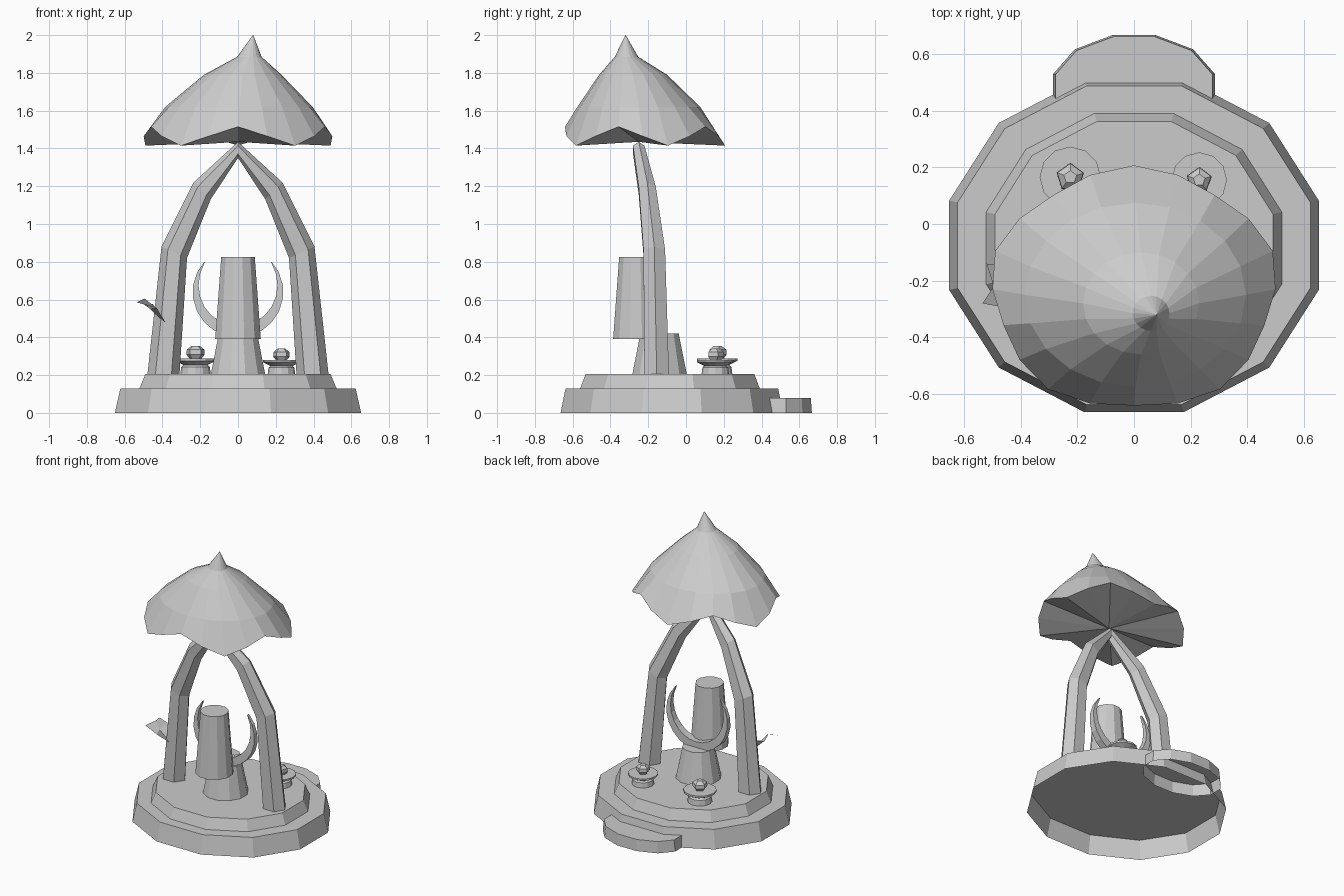
import bpy
from math import sin, cos, pi, radians
from mathutils import Vector

old = bpy.data.objects.get("Cube")
if old:
    bpy.data.objects.remove(old, do_unlink=True)

# Single stone colour
stone = bpy.data.materials.new("stone_grey")
stone.use_nodes = True
GREY = (0.6, 0.6, 0.6, 1)
stone.diffuse_color = GREY
stone.node_tree.nodes["Principled BSDF"].inputs["Base Color"].default_value = GREY


def make(name, verts, faces):
    mesh = bpy.data.meshes.new(name)
    mesh.from_pydata([tuple(v) for v in verts], [], faces)
    mesh.materials.append(stone)
    obj = bpy.data.objects.new(name, mesh)
    bpy.context.collection.objects.link(obj)
    return obj


def loft(name, rings, start=False, end=False):
    """Skin a stack of equal rings, with optional caps."""
    n = len(rings[0])
    verts = [v for ring in rings for v in ring]
    faces = [(k * n + i, k * n + (i + 1) % n, (k + 1) * n + (i + 1) % n, (k + 1) * n + i)
             for k in range(len(rings) - 1) for i in range(n)]
    if start:
        faces.append(tuple(reversed(range(n))))
    if end:
        faces.append(tuple(range(len(verts) - n, len(verts))))
    return make(name, verts, faces)


def ellipse(x, y, z, rx, ry, n, turn=0.0):
    return [(x + rx * cos(turn + 2 * pi * i / n), y + ry * sin(turn + 2 * pi * i / n), z)
            for i in range(n)]


def turned(name, x, y, profile, n, turn=0.0, start=False):
    """Lathe of (radius, height) points, closed on top."""
    return loft(name, [ellipse(x, y, z, r, r, n, turn) for r, z in profile], start, True)


# Base tiers and back step: open below, closed on top
for name, y, z0, z1, rx, ry, taper in [
        ("base_lower_tier", -0.075, 0, 0.13, 0.675, 0.61, 0.955),
        ("base_upper_tier", -0.085, 0.13, 0.205, 0.54, 0.492, 0.94),
        ("back_step", 0.48, 0, 0.08, 0.295, 0.193, 0.97)]:
    loft(name, [ellipse(0, y, z0, rx, ry, 12, pi / 12),
                ellipse(0, y, z1, rx * taper, ry * taper, 12, pi / 12)], end=True)

# Arch legs: six-sided sections given by inner point, outer point, y and depth
SECTIONS = [((0.31, 0.2), (0.48, 0.2), -0.155, 0.075),
            ((0.27, 0.82), (0.405, 0.88), -0.168, 0.066),
            ((0.145, 1.13), (0.235, 1.22), -0.205, 0.052),
            ((0.0, 1.35), (0.0, 1.435), -0.25, 0.035)]
for side, label in ((1, "left"), (-1, "right")):
    rings = []
    for (xi, zi), (xo, zo), y, depth in SECTIONS:
        mid = Vector((side * (xi + xo) / 2, y, (zi + zo) / 2))
        half = Vector((side * (xo - xi) / 2, 0, (zo - zi) / 2))
        rings.append([mid + half * cos(i * pi / 3) + Vector((0, side * depth * sin(i * pi / 3), 0))
                      for i in range(6)])
    loft(label + "_arch_leg", rings, True, True)

# Pedestal and the drum that leans forward over it
turned("pedestal", 0, -0.14, [(0.15, 0.2), (0.105, 0.42)], 12, pi / 12, True)
turned("drum", 0, -0.265, [(0.125, 0.39), (0.092, 0.825)], 12, pi / 12, True)

# Crescent behind the drum: box section that thins towards both tips
rings = []
STEPS = 16
for i in range(STEPS + 1):
    t = 2 * i / STEPS - 1
    a = radians(-90 + 132 * t)
    inner = 0.24 - 0.004 - 0.056 * (1 - t * t)
    thick = 0.008 + 0.02 * (1 - t * t)
    rings.append([(r * cos(a), -0.14 + s * thick, 0.64 + r * sin(a))
                  for r, s in ((0.24, -1), (0.24, 1), (inner, 1), (inner, -1))])
loft("crescent", rings, True, True)

# Two small bowls, each holding a five-sided gem
for label, x, y, s in (("right", -0.225, 0.165, 1.08), ("left", 0.23, 0.155, 0.98)):
    def scaled(points):
        return [(r * s, 0.2 + h * s) for r, h in points]
    turned(label + "_bowl", x, y,
           scaled([(0.075, 0), (0.07, 0.04), (0.06, 0.05), (0.1, 0.07), (0.1, 0.082)]), 12)
    turned(label + "_gem", x, y,
           scaled([(0.03, 0.08), (0.047, 0.1), (0.045, 0.125), (0.022, 0.143)]), 5, 0.3, True)

# Folded leaf on the right leg
make("leaf",
     [(-0.38, -0.21, 0.47), (-0.43, -0.3, 0.555), (-0.465, -0.22, 0.55), (-0.45, -0.15, 0.575),
      (-0.535, -0.28, 0.585), (-0.495, -0.22, 0.605), (-0.52, -0.14, 0.59)],
     [(0, 2, 1), (0, 3, 2), (1, 2, 5, 4), (2, 3, 6, 5)])

# Scalloped canopy: the hem dips at five points and rises between them
N = 20
hem = []
for i in range(N):
    a = radians(18 + i * 360 / N)
    lift = 1 - abs((i % 4) - 2) / 2
    r = 1 - 0.06 * lift
    hem.append((0.515 * r * cos(a), -0.23 + 0.437 * r * sin(a), 1.415 + 0.1 * lift))
turn = radians(18)
canopy = [hem,
          ellipse(0.005, -0.25, 1.62, 0.39, 0.325, N, turn),
          ellipse(0.025, -0.28, 1.79, 0.205, 0.18, N, turn),
          ellipse(0.06, -0.315, 1.885, 0.065, 0.062, N, turn),
          ellipse(0.08, -0.32, 2.0, 0.001, 0.001, N, turn)]
loft("canopy", canopy, end=True)

# Underside of the canopy fans out from the arch top
make("canopy_underside", hem + [(0, -0.25, 1.435)],
     [((i + 1) % N, i, N) for i in range(N)])
